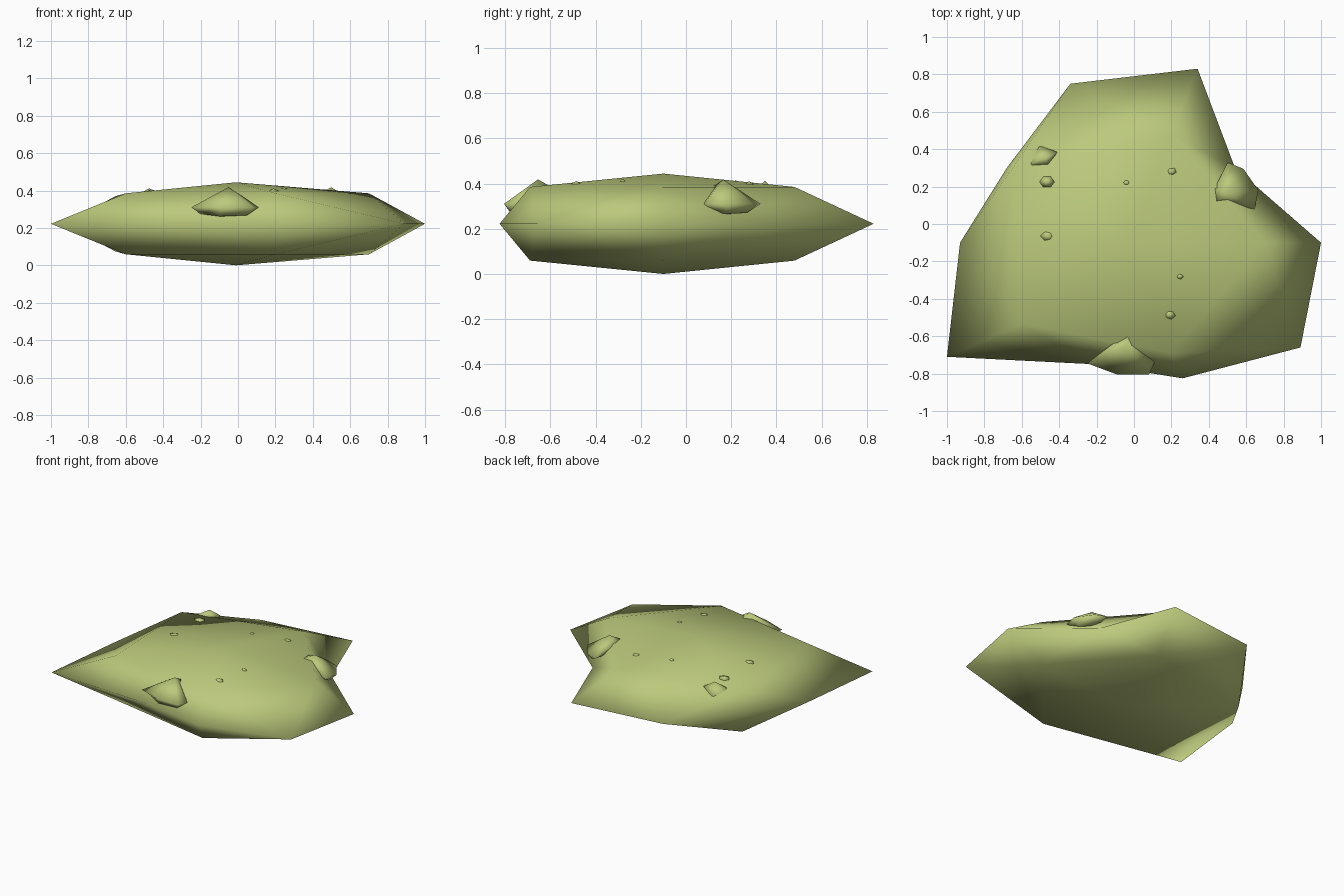
import bpy, bmesh, math

if "Cube" in bpy.data.objects:
    bpy.data.objects.remove(bpy.data.objects["Cube"])

moss = bpy.data.materials.new("moss_green")
moss.diffuse_color = (0.50, 0.585, 0.20, 1)
moss.use_nodes = True
moss.node_tree.nodes["Principled BSDF"].inputs["Base Color"].default_value = moss.diffuse_color


def finish(name, bm):
    """Turn a bmesh into a smooth moss-coloured object."""
    bmesh.ops.recalc_face_normals(bm, faces=bm.faces)
    for f in bm.faces:
        f.smooth = True
    me = bpy.data.meshes.new(name)
    bm.to_mesh(me)
    bm.free()
    me.materials.append(moss)
    ob = bpy.data.objects.new(name, me)
    bpy.context.collection.objects.link(ob)


def stack(name, rings, low, high):
    """Closed stone from stacked rings between two poles."""
    bm = bmesh.new()
    loops = [[bm.verts.new(p) for p in ring] for ring in rings]
    n = len(rings[0])
    bottom, top = bm.verts.new(low), bm.verts.new(high)
    for i in range(n):
        j = (i + 1) % n
        bm.faces.new((bottom, loops[0][j], loops[0][i]))
        bm.faces.new((top, loops[-1][i], loops[-1][j]))
        for a, b in zip(loops, loops[1:]):
            bm.faces.new((a[i], a[j], b[j], b[i]))
    finish(name, bm)


# Main slab: ten-point jagged rim, five shoulder points mirrored above and below
RIM = [(1, -.1), (.54, .3), (.34, .83), (-.34, .75), (-.68, .3),
       (-.93, -.1), (-1, -.71), (-.21, -.75), (.26, -.825), (.89, -.66)]
SHOULDER = [(.70, -.1, .163), (.20, .48, .163), (-.655, .29, .148),
            (-.60, -.535, .163), (.20, -.69, .163)]
MID = 0.222

bm = bmesh.new()
rim = [bm.verts.new((x, y, MID)) for x, y in RIM]
for side in (-1, 1):
    pole = bm.verts.new((-.01, -.1, MID + side * .222))
    sh = [bm.verts.new((x, y, MID + side * h)) for x, y, h in SHOULDER]
    for k in range(5):
        a, b = sh[k], sh[(k + 1) % 5]
        r0, r1, r2 = (rim[(2 * k + d) % 10] for d in range(3))
        for tri in ((pole, a, b), (a, r0, r1), (a, r1, b), (b, r1, r2)):
            bm.faces.new(tri)
finish("rock_slab", bm)

# Boulders half sunk into the rim: lower ring, outline, lowest point and peak
stack("front_boulder",
      [[(-.2, -.72, .275), (-.1, -.77, .262), (.05, -.77, .268), (.06, -.68, .28),
        (-.04, -.62, .3), (-.14, -.66, .29)],
       [(-.25, -.745, .31), (-.09, -.805, .31), (.08, -.805, .31), (.11, -.74, .31),
        (-.03, -.595, .385), (-.12, -.645, .375)]],
      (-.05, -.7, .262), (-.05, -.655, .418))
stack("right_boulder",
      [[(.61, .12, .272), (.62, .18, .266), (.57, .27, .27), (.5, .27, .3),
        (.46, .2, .33), (.48, .14, .33)],
       [(.645, .08, .31), (.665, .18, .31), (.585, .295, .31), (.5, .33, .31),
        (.43, .19, .385), (.43, .115, .385)]],
      (.55, .2, .266), (.5, .165, .417))
stack("back_left_boulder",
      [[(-.56, .32, .3), (-.5, .31, .32), (-.45, .32, .33), (-.44, .36, .31),
        (-.51, .39, .29), (-.56, .36, .29)],
       [(-.62, .295, .33), (-.54, .315, .375), (-.46, .32, .385), (-.41, .385, .375),
        (-.51, .42, .33), (-.575, .37, .32)]],
      (-.51, .35, .28), (-.475, .35, .412))

# Pebbles scattered on the upper face, barely breaking the surface
for k, (x, y, z, r) in enumerate([(-.465, .225, .393, .04), (-.46, -.065, .394, .04),
                                  (-.04, .22, .405, .02), (.2, .28, .399, .03),
                                  (.245, -.28, .410, .022), (.19, -.485, .400, .034)]):
    def ring(s, dz):
        return [(x + s * r * math.cos(math.tau * i / 6 + k),
                 y + s * .8 * r * math.sin(math.tau * i / 6 + k), z + dz) for i in range(6)]
    stack(f"pebble_{k + 1}", [ring(.7, -.02), ring(1, -.003)],
          (x, y, z - .03), (x, y, z + .011))
